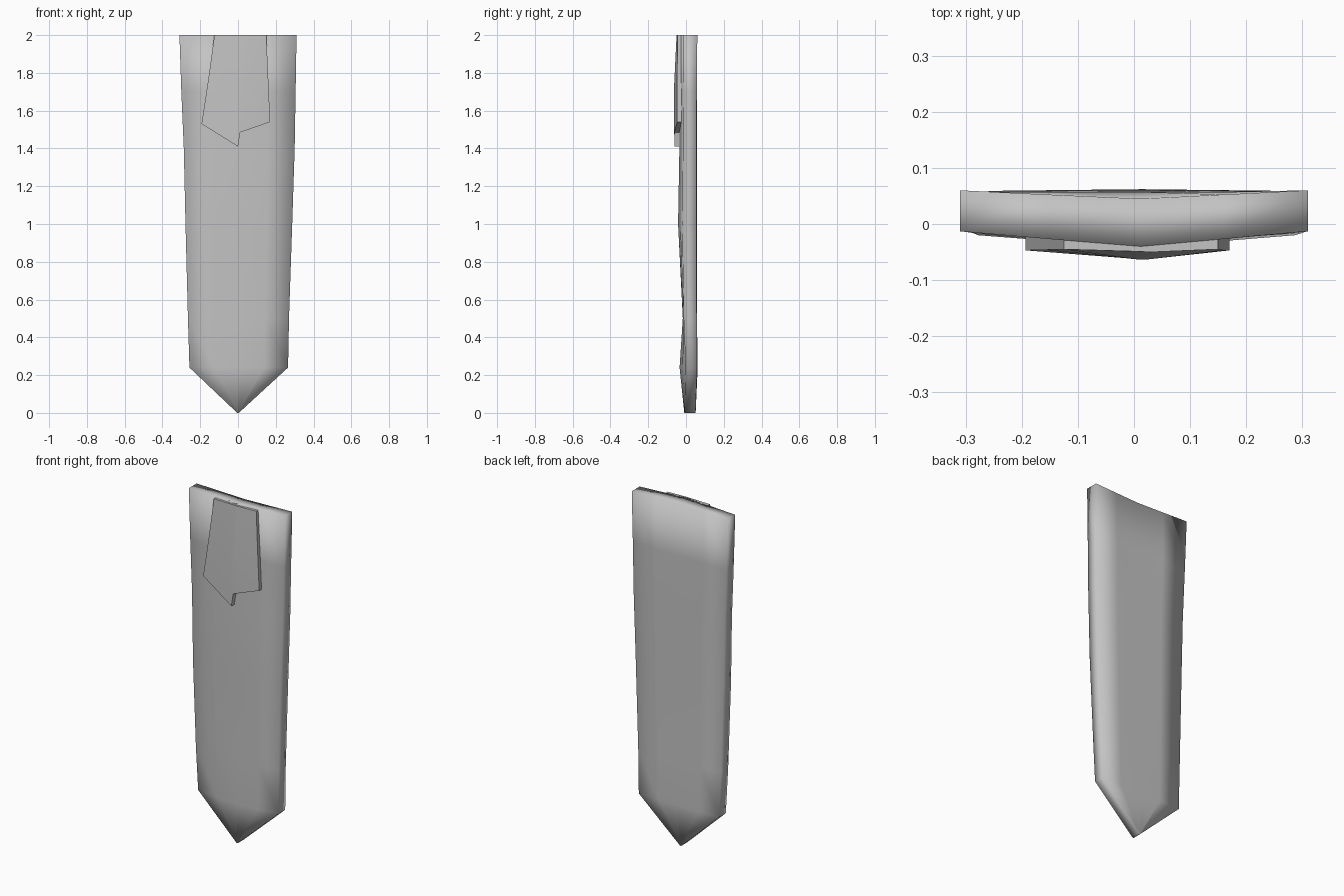
import bpy
import bmesh

cube = bpy.data.objects.get("Cube")
if cube:
    bpy.data.objects.remove(cube, do_unlink=True)

# Single neutral grey
grey = bpy.data.materials.new("neutral grey")
grey.use_nodes = True
colour = (0.55, 0.55, 0.55, 1)
grey.diffuse_color = colour
grey.node_tree.nodes["Principled BSDF"].inputs["Base Color"].default_value = colour


def loft(name, rings):
    """Skin equal-length closed rings and cap both ends."""
    bm = bmesh.new()
    loops = [[bm.verts.new(p) for p in ring] for ring in rings]
    for a, b in zip(loops, loops[1:]):
        for i in range(len(a)):
            j = (i + 1) % len(a)
            bm.faces.new((a[i], a[j], b[j], b[i]))
    # Caps are strips joining the front half to the back half of a ring
    for ring in (loops[0], loops[-1]):
        n = len(ring)
        for i in range(n // 2 - 1):
            bm.faces.new((ring[i], ring[i + 1], ring[n - 2 - i], ring[n - 1 - i]))
    bmesh.ops.recalc_face_normals(bm, faces=bm.faces)
    mesh = bpy.data.meshes.new(name)
    bm.to_mesh(mesh)
    bm.free()
    mesh.materials.append(grey)
    obj = bpy.data.objects.new(name, mesh)
    bpy.context.collection.objects.link(obj)
    for o in bpy.context.selected_objects:
        o.select_set(False)
    obj.select_set(True)
    bpy.context.view_layer.objects.active = obj
    return obj


# Hanging strip: z, left x, right x, front edge y, front ridge y, back ridge y, back edge y
rows = [
    (2.00, -0.31, 0.31, -0.013, -0.040, 0.045, 0.060),
    (1.70, -0.30, 0.305, -0.014, -0.036, 0.057, 0.057),
    (1.40, -0.287, 0.30, -0.016, -0.035, 0.058, 0.056),
    (1.00, -0.278, 0.287, -0.020, -0.042, 0.057, 0.055),
    (0.50, -0.265, 0.27, -0.012, -0.017, 0.058, 0.057),
    (0.24, -0.257, 0.265, -0.002, -0.034, 0.062, 0.059),
    (0.00, -0.004, 0.004, -0.008, -0.009, 0.051, 0.050),
]
# Column position across the width, and share of the ridge bulge
columns = [(0, 0), (0.25, 0.5), (0.52, 1), (0.76, 0.5), (1, 0)]
rings = []
for z, x0, x1, fe, fr, br, be in rows:
    front = [(x0 + (x1 - x0) * t, fe + (fr - fe) * s, z) for t, s in columns]
    back = [(x0 + (x1 - x0) * t, be + (br - be) * s, z) for t, s in columns]
    rings.append(front + back[::-1])
loft("hanging_strip", rings)
bpy.ops.object.shade_smooth()

# Overlapping flap: rows of (x, front y, z) from top to the notched lower edge
flap_rows = [
    [(-0.125, -0.045, 2), (0.01, -0.049, 2), (0.03, -0.050, 2), (0.15, -0.045, 2)],
    [(-0.158, -0.046, 1.76), (0.005, -0.063, 1.72), (0.025, -0.063, 1.73), (0.16, -0.047, 1.77)],
    [(-0.193, -0.047, 1.53), (0.0, -0.062, 1.41), (0.012, -0.062, 1.485), (0.17, -0.047, 1.54)],
]
loft("front_flap", [row + [(x, -0.012, z) for x, y, z in reversed(row)]
                    for row in flap_rows])
bpy.ops.object.shade_smooth_by_angle(angle=1.0)
